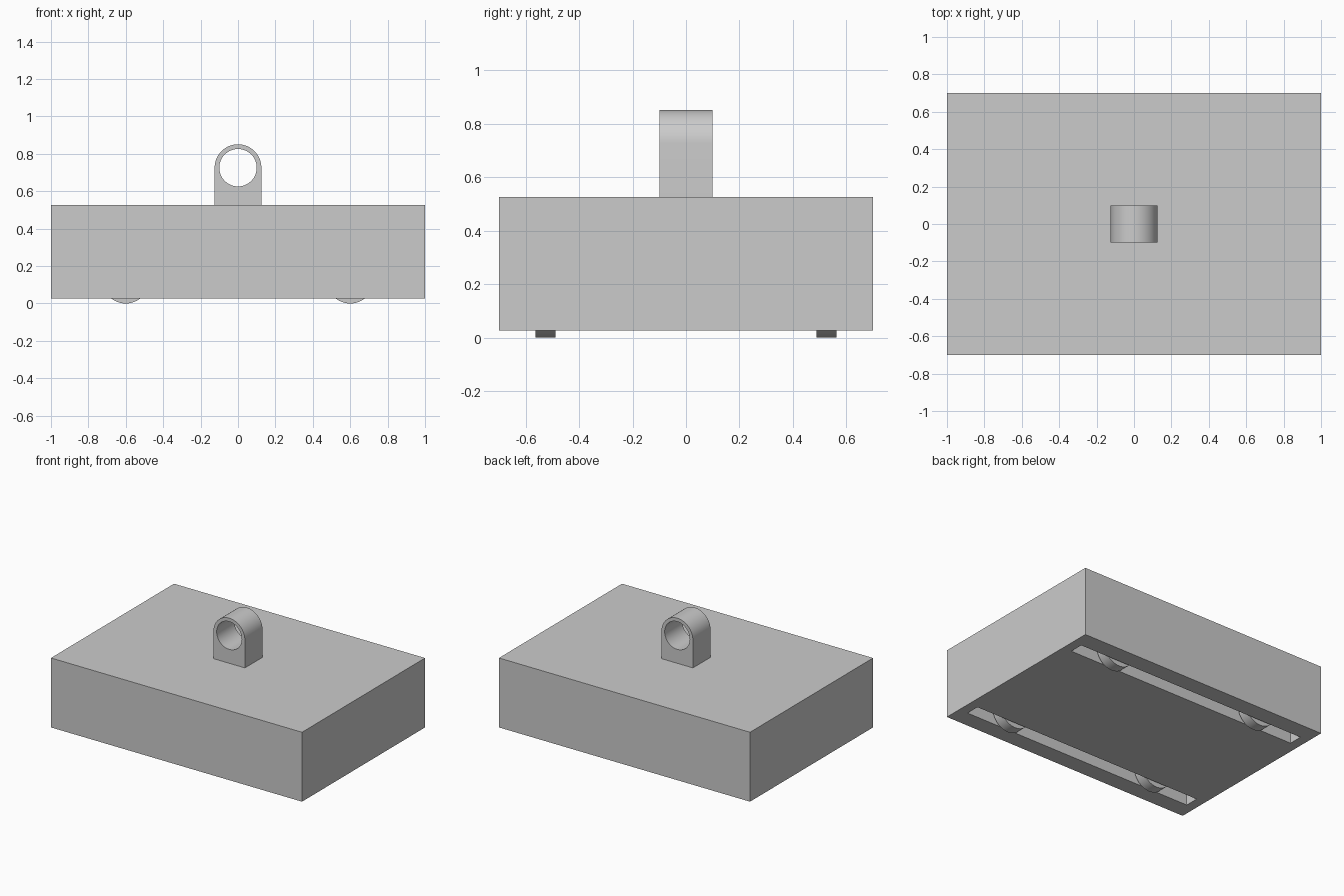
import bpy
import bmesh
from math import pi, cos, sin, radians

if "Cube" in bpy.data.objects:
    bpy.data.objects.remove(bpy.data.objects["Cube"])

BOTTOM, TOP = 0.026, 0.526
SLOT_Y, WHEEL_X, WHEEL_R = 0.525, 0.6, 0.125
LUG_R, HOLE_R, HOLE_Z = 0.125, 0.1, 0.726

grey = bpy.data.materials.new("plain_grey")
grey.use_nodes = True
COLOUR = (0.6, 0.6, 0.6, 1)
grey.diffuse_color = COLOUR
grey.node_tree.nodes["Principled BSDF"].inputs["Base Color"].default_value = COLOUR


def box(name, size, centre):
    bpy.ops.mesh.primitive_cube_add(size=1, location=centre)
    ob = bpy.context.object
    ob.name = name
    ob.scale = size
    bpy.ops.object.transform_apply(location=False, rotation=False, scale=True)
    ob.data.materials.append(grey)
    return ob


def cylinder(name, radius, depth, centre):
    """Cylinder lying along y."""
    bpy.ops.mesh.primitive_cylinder_add(vertices=64, radius=radius, depth=depth,
                                        location=centre, rotation=(pi / 2, 0, 0))
    ob = bpy.context.object
    ob.name = name
    ob.data.materials.append(grey)
    return ob


def smooth(ob):
    bpy.ops.object.select_all(action="DESELECT")
    ob.select_set(True)
    bpy.context.view_layer.objects.active = ob
    bpy.ops.object.shade_smooth_by_angle(angle=radians(30))


def cut(ob, cutter):
    mod = ob.modifiers.new("cut", "BOOLEAN")
    mod.operation = "DIFFERENCE"
    mod.solver = "EXACT"
    mod.object = cutter
    bpy.context.view_layer.objects.active = ob
    bpy.ops.object.modifier_apply(modifier=mod.name)
    bpy.data.objects.remove(cutter)


# Body block with two long slots underneath
body = box("body", (2, 1.4, TOP - BOTTOM), (0, 0, (TOP + BOTTOM) / 2))
for side in (-1, 1):
    cut(body, box("slot_cutter", (1.86, 0.1, 0.5), (0, side * SLOT_Y, BOTTOM)))

# Wheels sitting in the slots
for x_side, x_name in ((-1, "right"), (1, "left")):
    for y_side, y_name in ((-1, "front"), (1, "back")):
        smooth(cylinder(f"{y_name}_{x_name}_wheel", WHEEL_R, 0.075,
                        (x_side * WHEEL_X, y_side * SLOT_Y, WHEEL_R)))

# Round-topped lug, extruded along y, with a round hole
profile = [(-LUG_R, TOP), (LUG_R, TOP)]
profile += [(LUG_R * cos(pi * i / 32), HOLE_Z + LUG_R * sin(pi * i / 32)) for i in range(33)]
bm = bmesh.new()
face = bm.faces.new([bm.verts.new((x, -0.1, z)) for x, z in profile])
extruded = bmesh.ops.extrude_face_region(bm, geom=[face])["geom"]
bmesh.ops.translate(bm, vec=(0, 0.2, 0),
                    verts=[g for g in extruded if isinstance(g, bmesh.types.BMVert)])
bmesh.ops.recalc_face_normals(bm, faces=bm.faces)
mesh = bpy.data.meshes.new("lug")
bm.to_mesh(mesh)
bm.free()
lug = bpy.data.objects.new("lug", mesh)
bpy.context.collection.objects.link(lug)
mesh.materials.append(grey)
cut(lug, cylinder("hole_cutter", HOLE_R, 0.4, (0, 0, HOLE_Z)))
smooth(lug)
